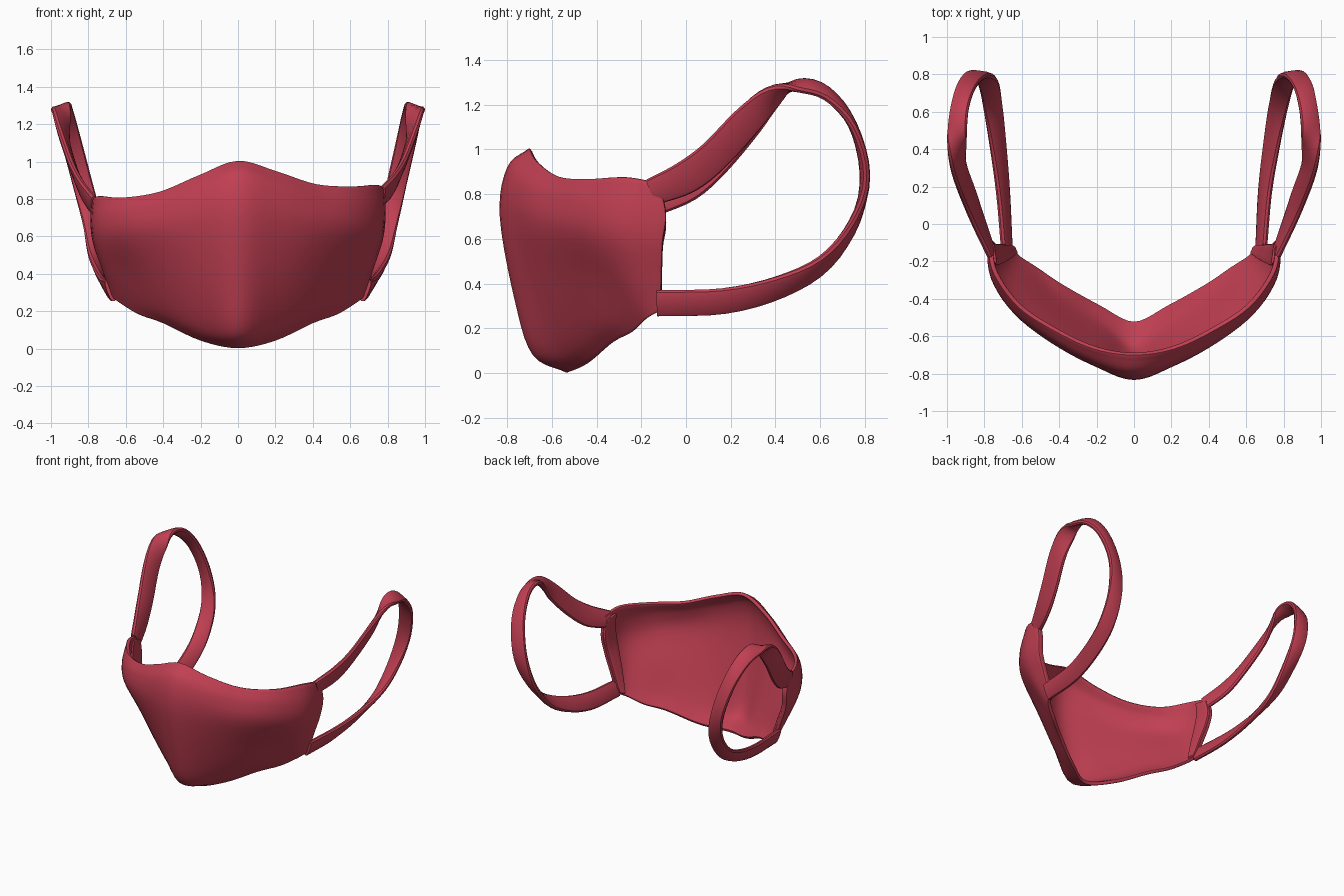
import bpy, bmesh, math
from mathutils import Vector

if "Cube" in bpy.data.objects:
    bpy.data.objects.remove(bpy.data.objects["Cube"])

red = bpy.data.materials.new("raspberry_fabric")
red.diffuse_color = (0.53, 0.05, 0.085, 1)
red.use_nodes = True
red.node_tree.nodes["Principled BSDF"].inputs["Base Color"].default_value = red.diffuse_color

# Half of the face panel: columns from centre to cheek, each from chin to top edge
COLUMNS = [
    [(0, -.53, .0), (0, -.685, .08), (0, -.765, .32), (0, -.833, .70), (0, -.80, .92), (0, -.70, 1.007)],
    [(.20, -.44, .04), (.20, -.555, .115), (.21, -.66, .34), (.22, -.75, .66), (.22, -.74, .85), (.21, -.67, .95)],
    [(.40, -.33, .133), (.41, -.42, .21), (.42, -.525, .39), (.44, -.63, .64), (.44, -.62, .79), (.42, -.575, .882)],
    [(.53, -.245, .18), (.55, -.30, .26), (.585, -.38, .42), (.63, -.475, .62), (.64, -.475, .76), (.62, -.445, .87)],
    [(.63, -.18, .24), (.655, -.21, .31), (.70, -.255, .44), (.75, -.295, .6), (.765, -.29, .73), (.75, -.27, .877)],
    [(.67, -.13, .27), (.69, -.115, .32), (.73, -.11, .44), (.775, -.105, .58), (.79, -.09, .71), (.785, -.12, .85)],
]

# Ear loop: centre point, direction of the band's width, half width
STRAP = [
    ((.765, -.15, .81), (.15, -.35, .9), .062),
    ((.825, 0, .875), (.2, -.5, .8), .076),
    ((.875, .13, .975), (.3, -.6, .75), .075),
    ((.93, .28, 1.135), (.35, -.65, .65), .072),
    ((.945, .39, 1.24), (.65, -.55, .4), .062),
    ((.945, .50, 1.285), (.85, -.25, -.35), .055),
    ((.93, .63, 1.25), (.9, -.1, -.4), .054),
    ((.90, .745, 1.11), (.95, .1, -.25), .054),
    ((.85, .80, .89), (.97, .15, -.1), .054),
    ((.805, .755, .68), (.95, -.1, .2), .054),
    ((.77, .62, .495), (.8, -.15, .5), .056),
    ((.735, .42, .385), (.6, -.1, .75), .060),
    ((.70, .17, .322), (.45, 0, .9), .064),
    ((.68, -.13, .312), (.35, 0, .95), .062),
]


def spline(points, steps):
    """Smooth path through the given points."""
    pts = [Vector(p) for p in points]
    pts = [pts[0] * 2 - pts[1]] + pts + [pts[-1] * 2 - pts[-2]]
    out = []
    for i in range(1, len(pts) - 2):
        a, b, c, d = pts[i - 1:i + 3]
        for s in range(steps):
            t = s / steps
            out.append(0.5 * (2 * b + (c - a) * t + (2 * a - 5 * b + 4 * c - d) * t * t
                              + (3 * b - a - 3 * c + d) * t ** 3))
    return out + [pts[-2]]


def make_object(name, bm, fix_normals=False):
    if fix_normals:
        bmesh.ops.recalc_face_normals(bm, faces=bm.faces)
    mesh = bpy.data.meshes.new(name)
    bm.to_mesh(mesh)
    bm.free()
    mesh.materials.append(red)
    ob = bpy.data.objects.new(name, mesh)
    bpy.context.collection.objects.link(ob)
    bpy.ops.object.select_all(action='DESELECT')
    ob.select_set(True)
    bpy.context.view_layer.objects.active = ob
    return ob


def finish(ob):
    bpy.ops.object.shade_smooth_by_angle(angle=math.radians(42))
    return ob


def sheet(name, grid, thickness):
    """Cloth panel from a grid of points, thickened inwards."""
    bm = bmesh.new()
    vs = [[bm.verts.new(p) for p in col] for col in grid]
    for a, b in zip(vs, vs[1:]):
        for j in range(len(a) - 1):
            bm.faces.new((a[j], b[j], b[j + 1], a[j + 1]))
    ob = make_object(name, bm)
    mod = ob.modifiers.new("cloth", 'SOLIDIFY')
    mod.thickness = thickness
    mod.offset = -1
    bpy.ops.object.modifier_apply(modifier=mod.name)
    bev = ob.modifiers.new("soft_edge", 'BEVEL')
    bev.width = 0.007
    bev.segments = 2
    bev.limit_method = 'ANGLE'
    bev.angle_limit = math.radians(50)
    bpy.ops.object.modifier_apply(modifier=bev.name)
    return finish(ob)


def left_column(i):
    """Mirrored column; the left cheek sits slightly lower at the top."""
    drop = 0.06 * min(1, i / 3)
    return [(-x, y, z - drop * (j / 5) ** 2) for j, (x, y, z) in enumerate(COLUMNS[i])]


# Face panel
STEPS = 5
controls = [left_column(i) for i in range(5, 0, -1)] + COLUMNS
cols = [spline(c, STEPS) for c in controls]
rows = [spline(r, STEPS) for r in zip(*cols)]
grid = [list(c) for c in zip(*rows)]
sheet("face_panel", grid, 0.026)

# Side hems: raised casings inside each cheek edge that hold the loops
for side, part in ((-1, grid[:4]), (1, grid[-4:])):
    shift = Vector((-0.012 * side, -0.004, 0))
    sheet("left_hem" if side < 0 else "right_hem",
          [[p + shift for p in col[1:-1]] for col in part], 0.030)


# Ear loops: flat rounded band swept along the path, twisting with it
def ear_loop(name, side):
    n = len(STRAP)
    path, width = [], []
    for i, (p, w, h) in enumerate(STRAP):
        x, z = p[0], p[2]
        if side < 0:
            z -= 0.05 * max(0, 1 - i / 4)
            x -= 0.025 * max(0, 1 - abs(i - 9) / 3)   # left loop leans in at the back
        path.append((x * side, p[1], z))
        width.append(Vector((w[0] * side, w[1], w[2])).normalized() * h)
    path, width = spline(path, 4), spline(width, 4)
    bm = bmesh.new()
    rings = []
    last = len(path) - 1
    for i, p in enumerate(path):
        t = (path[min(i + 1, last)] - path[max(i - 1, 0)]).normalized()
        w = (width[i] - t * width[i].dot(t)).normalized()
        nrm = t.cross(w)
        half = max(width[i].length, 0.05)
        thick = 0.021
        ring = []
        for k in range(12):
            a = 2 * math.pi * k / 12
            c, s = math.cos(a), math.sin(a)
            u = math.copysign(abs(c) ** 0.7, c)
            v = math.copysign(abs(s) ** 0.7, s)
            ring.append(bm.verts.new(p + w * u * half + nrm * v * thick))
        rings.append(ring)
    for a, b in zip(rings, rings[1:]):
        for k in range(12):
            m = (k + 1) % 12
            bm.faces.new((a[k], a[m], b[m], b[k]))
    bm.faces.new(rings[0])
    bm.faces.new(rings[-1])
    finish(make_object(name, bm, True))


ear_loop("left_ear_loop", -1)
ear_loop("right_ear_loop", 1)
